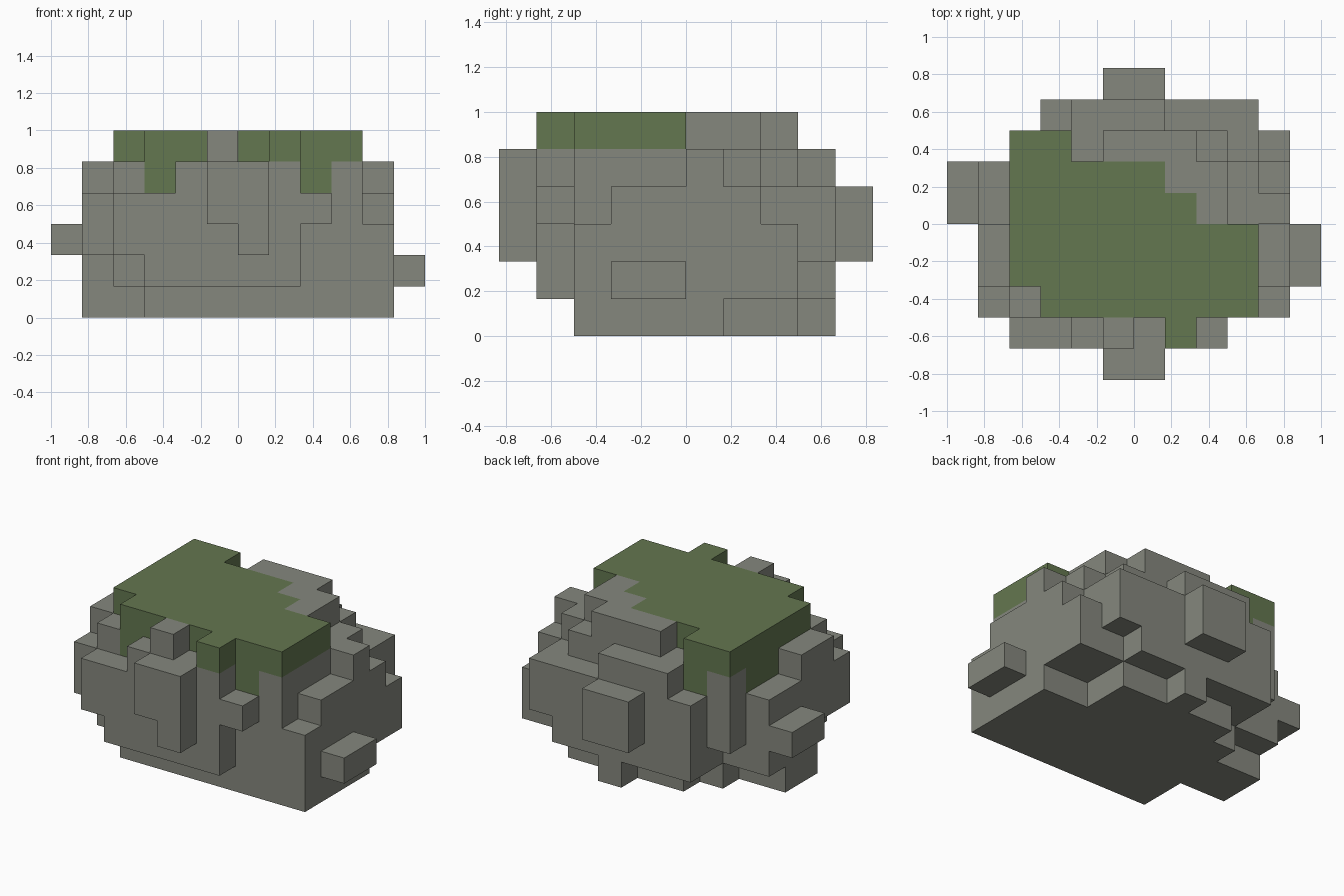
import bpy, bmesh
from mathutils import Vector

cube = bpy.data.objects.get("Cube")
if cube:
    bpy.data.objects.remove(cube, do_unlink=True)

U = 1 / 6  # size of one block


def make_material(name, rgb):
    mat = bpy.data.materials.new(name)
    mat.use_nodes = True
    mat.diffuse_color = (*rgb, 1)
    mat.node_tree.nodes["Principled BSDF"].inputs["Base Color"].default_value = (*rgb, 1)
    return mat


stone = make_material("grey stone", (0.235, 0.245, 0.208))
moss = make_material("moss green", (0.127, 0.184, 0.080))

# Moss cap and the patches hanging over its rim; boxes are x0,x1, y0,y1, z0,z1 in blocks
moss_cap = [
    (-4, 4, -2, 0, 5, 6), (-3, 4, -3, -2, 5, 6), (-4, 2, 0, 1, 5, 6),
    (-4, 1, 1, 2, 5, 6), (-4, -2, 2, 3, 5, 6), (1, 2, -4, -3, 5, 6),
    (-3, -2, -3, -2, 4, 5), (2, 3, -3, -2, 4, 5),
    (-3, -2, 2, 3, 4, 5), (-4, -3, 0, 2, 4, 5),
]
# Bare stone on the top layer
stone_crown = [
    (-1, 2, 2, 3, 5, 6), (1, 3, 1, 2, 5, 6), (2, 3, 0, 1, 5, 6), (-1, 0, -4, -3, 5, 6),
]
# Main mass
rock_core = [
    (-3, 3, -3, 2, 0, 5), (-2, 3, 2, 3, 0, 5), (-3, -2, 2, 3, 1, 5),
    (3, 4, -3, 1, 0, 5), (3, 4, 1, 2, 1, 5), (3, 4, 2, 3, 1, 4),
    (-4, -3, -3, 2, 1, 5), (-4, -3, -1, 1, 0, 1), (-4, -3, 2, 3, 2, 5),
]
# Stepped ledges on each side, with their knobs
left_ledge = [
    (4, 5, -3, -2, 0, 3), (4, 5, -2, 0, 0, 4), (4, 5, 0, 1, 0, 5),
    (4, 5, 1, 2, 1, 4), (4, 5, 2, 3, 1, 3), (5, 6, -2, 0, 1, 2),
]
right_ledge = [
    (-5, -4, -3, -2, 2, 4), (-5, -4, -2, -1, 2, 5), (-5, -4, -1, 0, 0, 5),
    (-5, -4, 0, 1, 0, 4), (-5, -4, 1, 2, 1, 4), (-6, -5, 0, 2, 2, 3),
]
front_ledge = [
    (-4, -3, -4, -3, 2, 4), (-3, -2, -4, -3, 1, 4), (-2, 2, -4, -3, 1, 5),
    (2, 3, -4, -3, 3, 4), (-1, 0, -5, -4, 3, 5), (0, 1, -5, -4, 2, 5),
]
back_ledge = [
    (-3, -2, 3, 4, 1, 4), (-2, 1, 3, 4, 1, 5), (0, 1, 3, 4, 0, 1),
    (1, 3, 3, 4, 1, 4), (3, 4, 3, 4, 2, 4), (-1, 1, 4, 5, 2, 4),
]

parts = [
    ("moss_cap", moss_cap, moss), ("stone_crown", stone_crown, stone),
    ("rock_core", rock_core, stone), ("left_ledge", left_ledge, stone),
    ("right_ledge", right_ledge, stone), ("front_ledge", front_ledge, stone),
    ("back_ledge", back_ledge, stone),
]

# Each block belongs to the first part that claims it
owner = {}
for name, boxes, mat in parts:
    for x0, x1, y0, y1, z0, z1 in boxes:
        for x in range(x0, x1):
            for y in range(y0, y1):
                for z in range(z0, z1):
                    owner.setdefault((x, y, z), name)


def build_part(name, mat):
    """Skin the part's blocks with outward faces only, then merge flat areas."""
    bm = bmesh.new()
    for cell, part in owner.items():
        if part != name:
            continue
        centre = Vector(cell) + Vector((0.5, 0.5, 0.5))
        for axis in range(3):
            for sign in (-1, 1):
                n = Vector((0, 0, 0))
                n[axis] = sign
                if tuple(int(c + d) for c, d in zip(cell, n)) in owner:
                    continue
                a = Vector((0, 0, 0))
                a[(axis + 1) % 3] = 0.5
                b = n.cross(a)
                mid = centre + n * 0.5
                corners = (mid - a - b, mid + a - b, mid + a + b, mid - a + b)
                bm.faces.new([bm.verts.new(c * U) for c in corners])
    bmesh.ops.remove_doubles(bm, verts=bm.verts[:], dist=0.001)
    bmesh.ops.dissolve_limit(bm, angle_limit=0.01, verts=bm.verts[:], edges=bm.edges[:])
    mesh = bpy.data.meshes.new(name)
    bm.to_mesh(mesh)
    bm.free()
    mesh.materials.append(mat)
    bpy.context.collection.objects.link(bpy.data.objects.new(name, mesh))


for name, boxes, mat in parts:
    build_part(name, mat)
